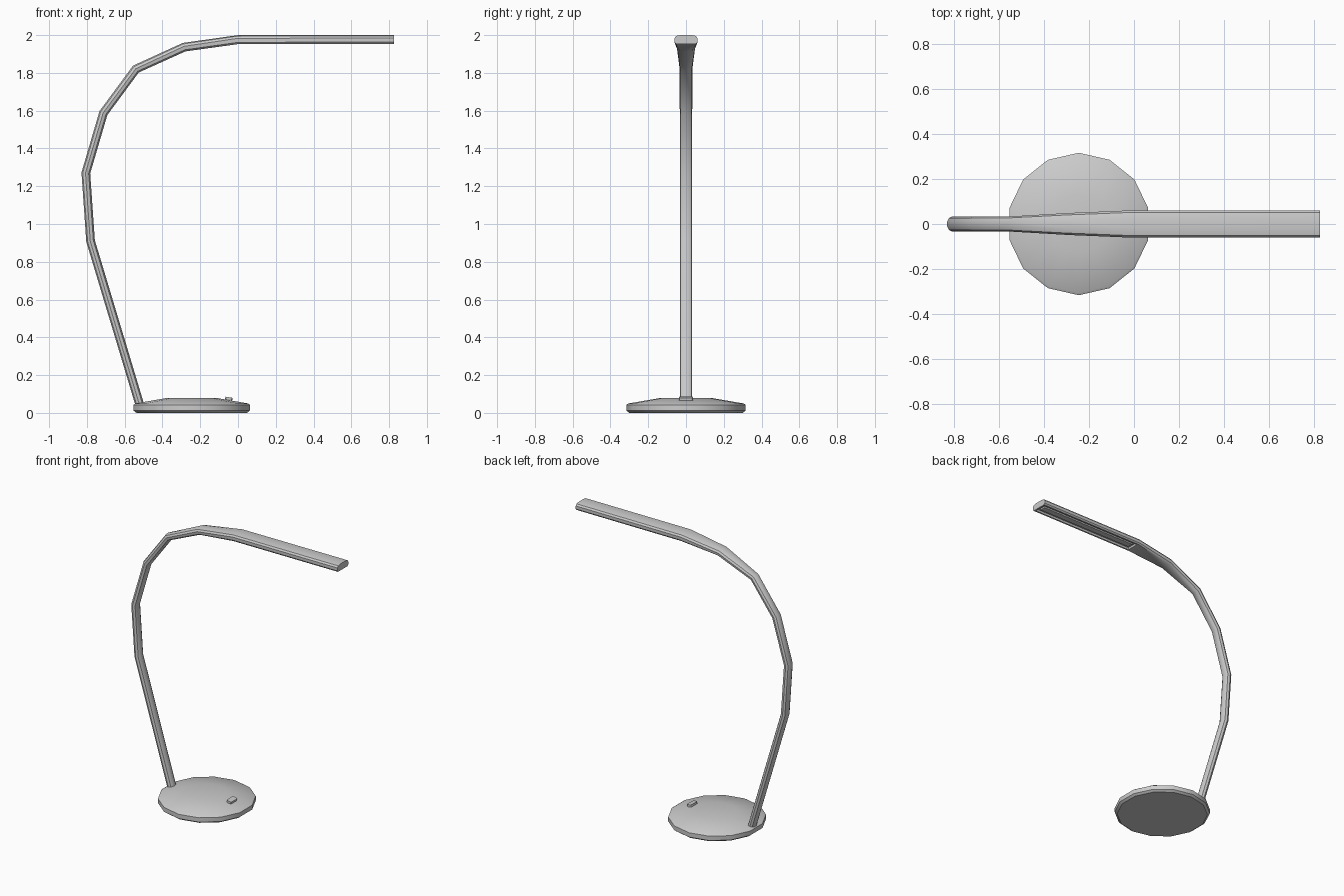
import bpy, bmesh, math
from mathutils import Vector, Matrix

if "Cube" in bpy.data.objects:
    bpy.data.objects.remove(bpy.data.objects["Cube"])


def finish(name, bm, smooth=True):
    bmesh.ops.recalc_face_normals(bm, faces=bm.faces[:])
    mesh = bpy.data.meshes.new(name)
    bm.to_mesh(mesh)
    bm.free()
    ob = bpy.data.objects.new(name, mesh)
    bpy.context.collection.objects.link(ob)
    if smooth:
        bpy.ops.object.select_all(action='DESELECT')
        ob.select_set(True)
        bpy.context.view_layer.objects.active = ob
        bpy.ops.object.shade_smooth_by_angle(angle=math.radians(35))
    return ob


def loft(bm, rings):
    """Skin a list of closed point rings and cap both ends."""
    vs = [[bm.verts.new(p) for p in r] for r in rings]
    n = len(vs[0])
    rows = [[bm.faces.new((a[i], a[(i + 1) % n], b[(i + 1) % n], b[i]))
             for i in range(n)] for a, b in zip(vs, vs[1:])]
    bm.faces.new(vs[0])
    bm.faces.new(vs[-1])
    return rows


def box(name, size, matrix, bevel=0.0):
    bm = bmesh.new()
    bmesh.ops.create_cube(bm, size=1, matrix=Matrix.Diagonal((*size, 1)))
    if bevel:
        edges = [e for e in bm.edges
                 if abs(e.verts[0].co.z - e.verts[1].co.z) > 1e-5]
        bmesh.ops.bevel(bm, geom=edges, offset=bevel, segments=2,
                        profile=0.5, affect='EDGES')
    bm.transform(matrix)
    return finish(name, bm, False)


# Fourteen-sided weighted base with a shallow sloped top
SIDES = 14
profile = [(0.300, 0.0), (0.316, 0.012), (0.316, 0.043), (0.305, 0.05), (0.13, 0.08)]
bm = bmesh.new()
loft(bm, [[(-0.245 + r * math.sin(2 * math.pi * i / SIDES),
            r * math.cos(2 * math.pi * i / SIDES), z) for i in range(SIDES)]
          for r, z in profile])
finish("base", bm)

# Touch button on the slope of the base
box("button", (0.038, 0.075, 0.03),
    Matrix.Translation((-0.05, 0, 0.068)) @ Matrix.Rotation(math.radians(10), 4, 'Y'), 0.012)

# Curved arm widening into the flat lamp head: x, z, half width, head blend
path = [(-0.52, 0.045, 0.033, 0), (-0.78, 0.91, 0.033, 0), (-0.805, 1.27, 0.033, 0),
        (-0.712, 1.587, 0.033, 0), (-0.54, 1.82, 0.034, 0), (-0.285, 1.936, 0.049, 0.5),
        (0.0, 1.976, 0.061, 1), (0.825, 1.977, 0.061, 1)]
tube = [(-0.4, -0.95), (0.4, -0.95), (0.85, -0.6), (1, 0.1), (0.8, 0.7),
        (0.35, 1), (-0.35, 1), (-0.8, 0.7), (-1, 0.1), (-0.85, -0.6)]
head = [(-0.88, -1), (0.88, -1), (1, -0.6), (1, 0.3), (0.85, 0.8),
        (0.45, 1), (-0.45, 1), (-0.85, 0.8), (-1, 0.3), (-1, -0.6)]
THICK = 0.0235
pts = [Vector((x, 0, z)) for x, z, _, _ in path]
rings = []
for k, (x, z, w, f) in enumerate(path):
    t0 = (pts[max(k, 1)] - pts[max(k, 1) - 1]).normalized()
    j = min(k, len(pts) - 2)
    t1 = (pts[j + 1] - pts[j]).normalized()
    t = (t0 + t1).normalized()
    out = Vector((-t.z, 0, t.x)) * (THICK / t.dot(t1))   # mitred bend
    rings.append([pts[k] + out * (a[1] + (b[1] - a[1]) * f)
                  + Vector((0, w * (a[0] + (b[0] - a[0]) * f), 0))
                  for a, b in zip(tube, head)])
bm = bmesh.new()
rows = loft(bm, rings)
bmesh.ops.recalc_face_normals(bm, faces=bm.faces[:])

# Recess in the underside of the head
under = rows[-1][0]
bmesh.ops.inset_individual(bm, faces=[under], thickness=0.016)
ret = bmesh.ops.extrude_discrete_faces(bm, faces=[under])
bmesh.ops.translate(bm, verts=ret['faces'][0].verts[:], vec=(0, 0, 0.015))
finish("arm_and_head", bm)

# Light strip inside the recess
box("light_strip", (0.76, 0.042, 0.014), Matrix.Translation((0.4125, 0, 1.965)))
